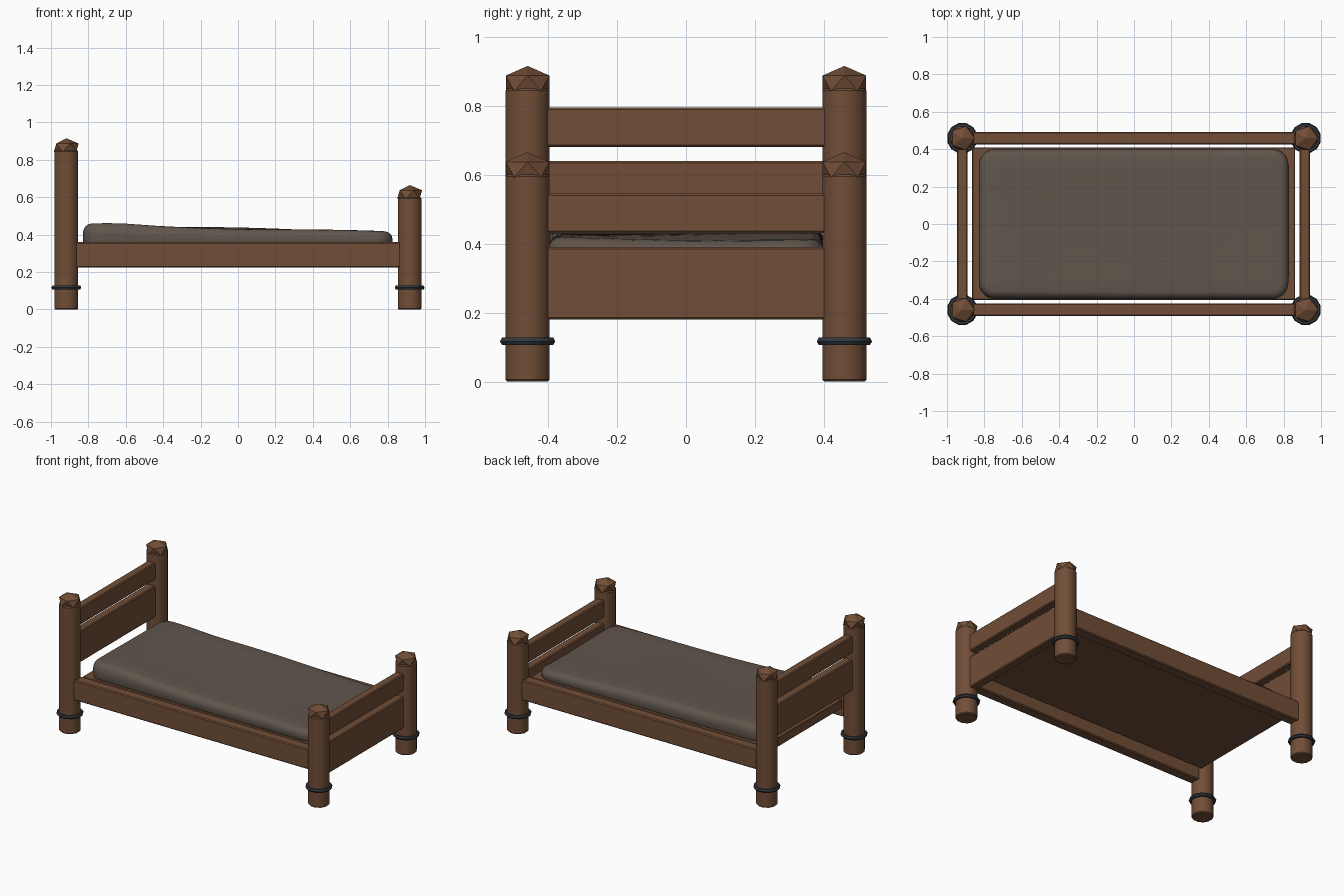
import bpy, bmesh, math
from mathutils import Vector

cube = bpy.data.objects.get("Cube")
if cube:
    bpy.data.objects.remove(cube, do_unlink=True)


def material(name, rgb):
    m = bpy.data.materials.new(name)
    m.use_nodes = True
    m.diffuse_color = (*rgb, 1)
    m.node_tree.nodes["Principled BSDF"].inputs["Base Color"].default_value = (*rgb, 1)
    return m


WOOD = material("brown wood", (0.165, 0.076, 0.038))
CLOTH = material("grey brown cloth", (0.118, 0.092, 0.073))
IRON = material("dark iron", (0.03, 0.038, 0.048))


def finish(name, bm, mat, smooth=True):
    bmesh.ops.recalc_face_normals(bm, faces=bm.faces[:])
    mesh = bpy.data.meshes.new(name)
    bm.to_mesh(mesh)
    bm.free()
    mesh.materials.append(mat)
    ob = bpy.data.objects.new(name, mesh)
    bpy.context.collection.objects.link(ob)
    if smooth:
        bpy.ops.object.select_all(action='DESELECT')
        ob.select_set(True)
        bpy.context.view_layer.objects.active = ob
        bpy.ops.object.shade_smooth_by_angle(angle=math.radians(35))
    return ob


def box(lo, hi):
    bm = bmesh.new()
    bmesh.ops.create_cube(bm, size=1)
    lo, hi = Vector(lo), Vector(hi)
    bmesh.ops.scale(bm, vec=hi - lo, verts=bm.verts)
    bmesh.ops.translate(bm, vec=(lo + hi) / 2, verts=bm.verts)
    return bm


def plank(name, lo, hi, bevel=0.006):
    bm = box(lo, hi)
    bmesh.ops.bevel(bm, geom=bm.edges[:], offset=bevel, segments=1, affect='EDGES')
    finish(name, bm, WOOD)


def lathe(name, profile, centre, mat, steps=12, closed=False):
    """Turn a radius/height profile about a vertical axis."""
    bm = bmesh.new()
    rings = [[bm.verts.new((centre[0] + r * math.cos(math.tau * (i + .5) / steps),
                            centre[1] + r * math.sin(math.tau * (i + .5) / steps), z))
              for i in range(steps)] for r, z in profile]
    pairs = list(zip(rings, rings[1:]))
    if closed:
        pairs.append((rings[-1], rings[0]))
    else:
        bm.faces.new(rings[0])
        bm.faces.new(rings[-1])
    for a, b in pairs:
        for i in range(steps):
            j = (i + 1) % steps
            bm.faces.new((a[i], a[j], b[j], b[i]))
    finish(name, bm, mat)


# Posts with faceted caps and iron bands
PX, PY, R = 0.918, 0.459, 0.066
for end, sx, top in (("head", -1, 0.85), ("foot", 1, 0.60)):
    for side, sy in (("right", -1), ("left", 1)):
        c = (sx * PX, sy * PY)
        label = f"{end}_{side}"
        lathe(label + "_post", [(R - .006, 0), (R, .006), (R, top - .006), (R - .006, top)], c, WOOD)
        band = [(0.071 + 0.012 * math.cos(math.tau * k / 6),
                 0.117 + 0.012 * math.sin(math.tau * k / 6)) for k in range(6)]
        lathe(label + "_band", band, c, IRON, closed=True)
        bm = bmesh.new()
        bmesh.ops.create_icosphere(bm, subdivisions=1, radius=1)
        bmesh.ops.scale(bm, vec=(0.074, 0.074, 0.05), verts=bm.verts)
        bmesh.ops.translate(bm, vec=(*c, top + 0.015), verts=bm.verts)
        finish(label + "_cap", bm, WOOD, smooth=False)

# Crossboards at each end: the head set sits higher than the foot set
for end, x, lift in (("head", -PX, 0.25), ("foot", PX - .004, 0)):
    for part, z0, z1 in (("lower_board", 0.18, 0.39), ("upper_board", 0.43, 0.545)):
        plank(f"{end}_{part}", (x - .028, -.42, z0 + lift), (x + .028, .42, z1 + lift))

# Side rails and bed platform
for side, s in (("right", -1), ("left", 1)):
    y = s * 0.459
    plank(f"{side}_side_rail", (-.88, y - .034, .225), (.88, y + .034, .36))
plank("bed_platform", (-.865, -.405, .29), (.862, .41, .35), 0.004)

# Mattress: rounded slab, higher at the pillow end, with a gently sagging top
BASE, TOP = 0.35, 0.43
bm = box((-.83, -.4, BASE), (.825, .4, TOP))
upright = [e for e in bm.edges if abs(e.verts[0].co.z - e.verts[1].co.z) > .01]
bmesh.ops.bevel(bm, geom=upright, offset=.085, segments=5, profile=.5, affect='EDGES')
rim = [e for e in bm.edges if e.verts[0].co.z > .4 and e.verts[1].co.z > .4]
bmesh.ops.bevel(bm, geom=rim, offset=.042, segments=4, profile=.5, affect='EDGES')
foot = [e for e in bm.edges if e.verts[0].co.z < BASE + .001 and e.verts[1].co.z < BASE + .001]
bmesh.ops.bevel(bm, geom=foot, offset=.014, segments=2, profile=.5, affect='EDGES')
for axis, half, n in ((0, .8, 18), (1, .38, 8)):
    for i in range(1, n):
        p, d = Vector(), Vector()
        p[axis], d[axis] = -half + 2 * half * i / n, 1
        bmesh.ops.bisect_plane(bm, geom=bm.verts[:] + bm.edges[:] + bm.faces[:],
                               plane_co=p, plane_no=d)
for v in bm.verts:
    x, y = v.co.x, v.co.y
    rise = .005 - .023 * x + .008 * math.exp(-((x + .65) / .15) ** 2)
    rise += .004 * math.sin(5 * x + 4 * y) - .004 * math.cos(4 * y)
    v.co.z += rise * (v.co.z - BASE) / (TOP - BASE)
finish("mattress", bm, CLOTH)
